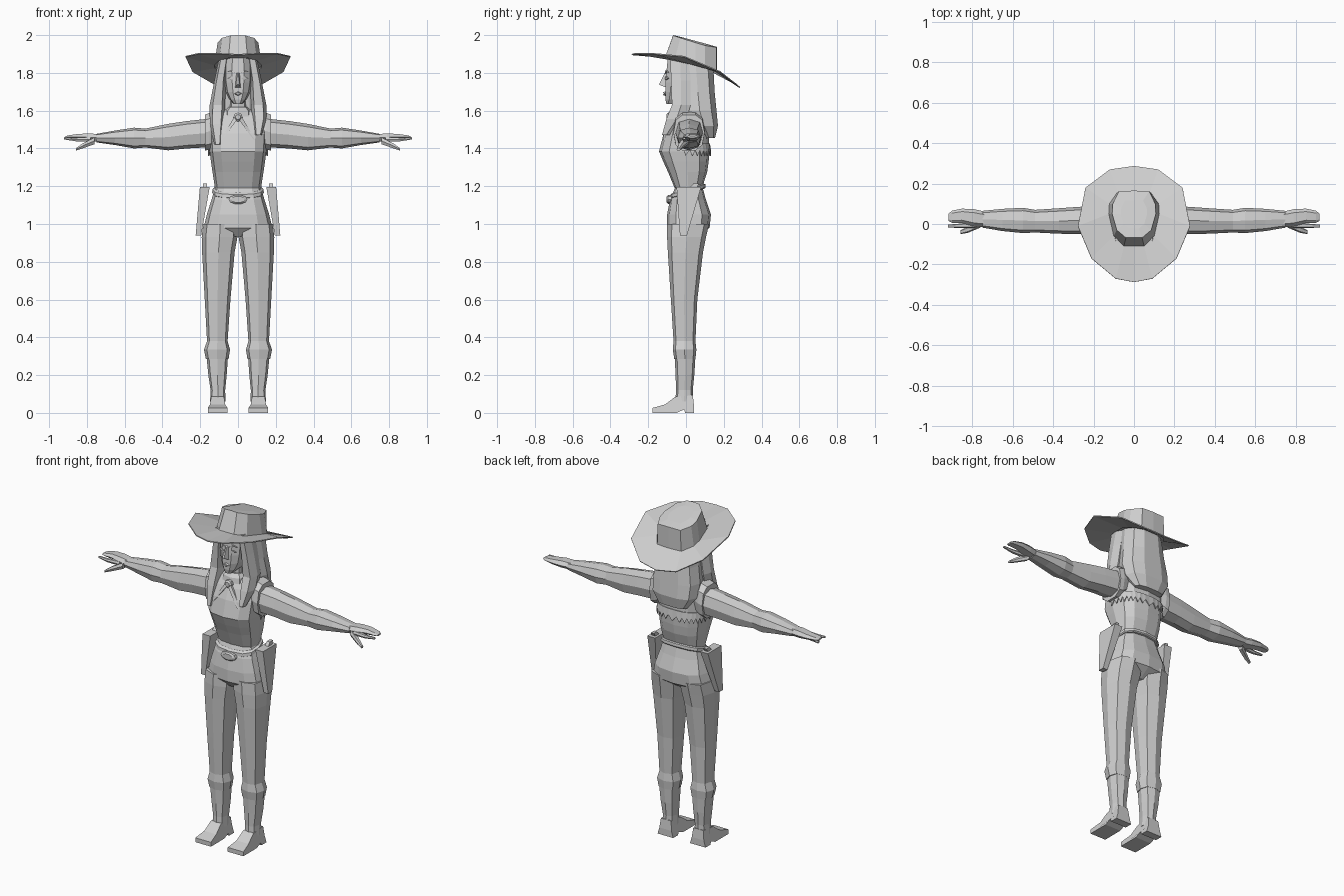
import bpy, bmesh, math
from mathutils import Vector

grey = bpy.data.materials.new("plain grey")
grey.diffuse_color = (0.62, 0.62, 0.62, 1)


def finish(name, bm):
    bmesh.ops.recalc_face_normals(bm, faces=bm.faces)
    me = bpy.data.meshes.new(name)
    bm.to_mesh(me)
    bm.free()
    me.materials.append(grey)
    ob = bpy.data.objects.new(name, me)
    bpy.context.collection.objects.link(ob)
    return ob


def skin(name, rings, caps=True):
    """Bridge equal-length rings of points."""
    bm = bmesh.new()
    vs = [[bm.verts.new(p) for p in r] for r in rings]
    n = len(vs[0])
    for a, b in zip(vs, vs[1:]):
        for i in range(n):
            j = (i + 1) % n
            bm.faces.new((a[i], a[j], b[j], b[i]))
    if caps:
        bm.faces.new(vs[0])
        bm.faces.new(vs[-1])
    return finish(name, bm)


def loft(name, rings, axis="z", n=8, power=0.75, start=0.0, flip=1, shear=0.0):
    """Rings are (position, low a, high a, low b, high b) across the axis."""
    def sp(v):
        return 0 if abs(v) < 1e-6 else math.copysign(abs(v) ** power, v)
    out = []
    for t, a0, a1, b0, b1 in rings:
        pts = []
        for i in range(n):
            ang = start + 2 * math.pi * i / n
            a = (a0 + a1) / 2 + (a1 - a0) / 2 * sp(math.cos(ang))
            b = (b0 + b1) / 2 + (b1 - b0) / 2 * sp(math.sin(ang))
            p = (a * flip, b, t + shear * b) if axis == "z" else (t * flip, a, b)
            pts.append(p)
        out.append(pts)
    return skin(name, out)


def body(name, rows, **kw):
    """Loft symmetric about the middle: (z, half width, front, back)."""
    return loft(name, [(z, -w, w, f, b) for z, w, f, b in rows], **kw)


def box(name, rings, flip=1):
    return loft(name, rings, n=4, power=0, start=math.pi / 4, flip=flip)


def plate(name, pts, depth=0.008, flip=1):
    front = [(x * flip, y, z) for x, y, z in pts]
    return skin(name, [front, [(x, y + depth, z) for x, y, z in front]])


def both(half):
    return half + [(-x, y, z) for x, y, z in half[-2:0:-1]]


# Hat
outer = both([(0, -.287, 1.9), (.09, -.27, 1.905), (.21, -.17, 1.905), (.277, -.01, 1.89),
              (.24, .18, 1.81), (.12, .27, 1.74), (0, .287, 1.725)])
base = both([(0, -.11, 1.885), (.05, -.11, 1.885), (.1, -.06, 1.87), (.125, .05, 1.845),
             (.122, .1, 1.83), (.08, .16, 1.81), (0, .165, 1.81)])
top = both([(0, -.068, 2.0), (.04, -.068, 1.998), (.085, -.03, 1.985), (.108, .05, 1.96),
            (.105, .1, 1.945), (.075, .162, 1.935), (0, .165, 1.937)])
dish = [(x * .6, .045 + (y - .045) * .6, 1.978 - .27 * (y - .0) * .6) for x, y, z in top]
brim = skin("hat_brim", [outer, base], caps=False)
mod = brim.modifiers.new("thickness", "SOLIDIFY")
mod.thickness = 0.006
skin("hat_crown", [base, top, dish])

# Head and neck
body("head", [(1.635, .022, -.105, -.05), (1.66, .045, -.112, .03), (1.70, .065, -.113, .07),
              (1.75, .074, -.112, .09), (1.80, .076, -.108, .1), (1.88, .072, -.1, .1)], n=10)
body("neck", [(1.55, .055, -.06, .05), (1.62, .046, -.05, .045), (1.69, .046, -.05, .045)])
body("neckerchief", [(1.57, .075, -.085, .065), (1.60, .07, -.078, .06), (1.62, .052, -.06, .052)])

# Nose, lips, eyes and brows
skin("nose", [[(-.016, -.105, 1.722), (.016, -.105, 1.722), (.008, -.105, 1.80), (-.008, -.105, 1.80)],
              [(-.006, -.143, 1.738), (.006, -.143, 1.738), (.003, -.115, 1.795), (-.003, -.115, 1.795)]])
skin("lips", [[(-.024, -.106, 1.69), (0, -.108, 1.678), (.024, -.106, 1.69), (0, -.108, 1.702)],
              [(-.012, -.117, 1.69), (0, -.122, 1.683), (.012, -.117, 1.69), (0, -.122, 1.697)]])
for s, side in ((1, "right"), (-1, "left")):
    plate("eye_" + side, [(.016, -.112, 1.768), (.036, -.108, 1.763), (.056, -.098, 1.772),
                          (.036, -.108, 1.782)], flip=s)
    plate("brow_" + side, [(.014, -.113, 1.797), (.04, -.108, 1.808), (.06, -.098, 1.803),
                           (.04, -.108, 1.815)], flip=s)

# Hair: back mass and two front locks
body("hair_back", [(1.88, .1, -.04, .135), (1.80, .115, -.04, .15), (1.70, .128, -.03, .155),
                   (1.60, .145, -.02, .165), (1.52, .14, .02, .172), (1.455, .095, .09, .155)], n=10)
for s, side, drop in ((1, "right", .05), (-1, "left", 0)):
    loft("hair_lock_" + side,
         [(1.88, .05, .1, -.09, .03), (1.76, .066, .125, -.085, .03), (1.63, .068, .15, -.08, .03),
          (1.53 + drop / 2, .075, .15, -.11, .01), (1.42 + drop, .09, .125, -.13, -.08)],
         n=6, flip=s)

# Torso
chest = [(1.19, .122, -.06, .085), (1.275, .135, -.095, .112), (1.33, .143, -.12, .12),
         (1.385, .15, -.143, .124), (1.48, .155, -.118, .12), (1.545, .15, -.088, .10),
         (1.59, .115, -.06, .08), (1.61, .055, -.045, .05)]
body("vest", chest, n=12)

# Fringe along the back yoke
edge, teeth, count = [], [], 33
for i in range(count):
    a = math.pi * i / (count - 1)
    x = .158 * math.copysign(abs(math.cos(a)) ** .75, math.cos(a))
    y = -.005 + .138 * abs(math.sin(a)) ** .75
    edge.append((x, y - .006, 1.425))
    teeth.append((x, y, 1.39 if i % 2 else 1.36))
bm = bmesh.new()
ev = [bm.verts.new(p) for p in edge]
tv = [bm.verts.new(p) for p in teeth]
for i in range(count - 1):
    bm.faces.new((ev[i], ev[i + 1], tv[i + 1], tv[i]))
finish("back_fringe", bm).modifiers.new("thickness", "SOLIDIFY").thickness = 0.005

# Clasp and kerchief tails
skin("clasp", [[(r * math.cos(k * math.pi / 4), y, 1.566 + r * math.sin(k * math.pi / 4))
                for k in range(8)] for r, y in ((.024, -.075), (.024, -.095), (.014, -.103))])
for s, side in ((1, "right"), (-1, "left")):
    plate("kerchief_tail_" + side, [(0, -.1, 1.56), (.02, -.098, 1.565), (.098, -.11, 1.44),
                                    (.08, -.123, 1.45)], .012, s)

# Hips, belt and buckle
body("hips", [(1.205, .118, -.052, .085), (1.13, .14, -.085, .105), (1.05, .165, -.1, .132),
              (.98, .182, -.1, .125), (.935, .1, -.06, .06)], n=12)
body("belt", [(1.158, .132, -.078, .1), (1.163, .137, -.083, .104), (1.18, .135, -.081, .102),
              (1.186, .126, -.07, .094)], n=12, shear=.3)
skin("buckle", [[(w * math.cos(k * math.pi / 5), y, 1.13 + w * .5 * math.sin(k * math.pi / 5))
                 for k in range(10)] for w, y in ((.05, -.07), (.05, -.094), (.035, -.102))])

for s, side in ((1, "right"), (-1, "left")):
    # Trouser leg with cuff
    loft("trouser_leg_" + side,
         [(1.0, .004, .184, -.1, .122), (.93, .003, .192, -.1, .106), (.85, .018, .19, -.096, .09),
          (.6, .04, .176, -.08, .06), (.38, .055, .164, -.066, .05), (.335, .042, .18, -.07, .055),
          (.285, .05, .17, -.062, .05)], flip=s)
    # Boot shaft and foot
    loft("boot_shaft_" + side,
         [(.3, .053, .167, -.06, .05), (.2, .06, .157, -.055, .044), (.12, .068, .145, -.053, .036),
          (.06, .066, .148, -.056, .036)], flip=s)
    outline = [(.042, 0), (.042, .04), (.036, .095), (-.058, .085), (-.11, .045), (-.178, .026),
               (-.178, 0), (-.05, 0), (-.01, .018), (-.004, 0)]
    skin("boot_foot_" + side,
         [[((.108 + d * (.052 if z < .03 else .04 if z < .08 else .034)) * s, y, z)
           for y, z in outline] for d in (-1, 1)])
    # Arm
    loft("arm_" + side,
         [(.11, -.05, .085, 1.41, 1.56), (.18, -.055, .09, 1.405, 1.555), (.27, -.05, .085, 1.40, 1.545),
          (.37, -.048, .078, 1.39, 1.53), (.49, -.042, .07, 1.405, 1.505), (.55, -.045, .08, 1.40, 1.51),
          (.65, -.035, .075, 1.418, 1.495), (.75, -.018, .065, 1.432, 1.477)], "x", flip=s)
    # Hand: palm with fingers, index finger, thumb
    loft("hand_" + side,
         [(.74, -.015, .062, 1.435, 1.478), (.79, -.012, .073, 1.437, 1.482),
          (.85, .004, .076, 1.445, 1.478), (.9, .006, .066, 1.45, 1.47),
          (.918, .015, .05, 1.452, 1.462)], "x", n=6, flip=s)
    loft("index_finger_" + side,
         [(.78, -.02, .012, 1.435, 1.462), (.86, -.02, .002, 1.437, 1.457),
          (.92, -.017, -.003, 1.447, 1.458)], "x", n=6, flip=s)
    loft("thumb_" + side,
         [(.76, -.018, .02, 1.42, 1.46), (.82, -.043, -.012, 1.4, 1.43),
          (.857, -.05, -.03, 1.388, 1.403)], "x", n=6, flip=s)
    # Vest shoulder opening
    loft("vest_shoulder_" + side,
         [(.1, -.06, .09, 1.42, 1.6), (.15, -.068, .1, 1.39, 1.592), (.176, -.066, .098, 1.385, 1.582)],
         "x", n=10, flip=s)
    # Holster and pistol grip
    box("holster_" + side, [(.94, .195, .224, -.032, .005), (1.195, .15, .202, -.05, .08)], s)
    box("pistol_grip_" + side, [(1.18, .162, .188, .01, .05), (1.215, .165, .185, .04, .07)], s)
